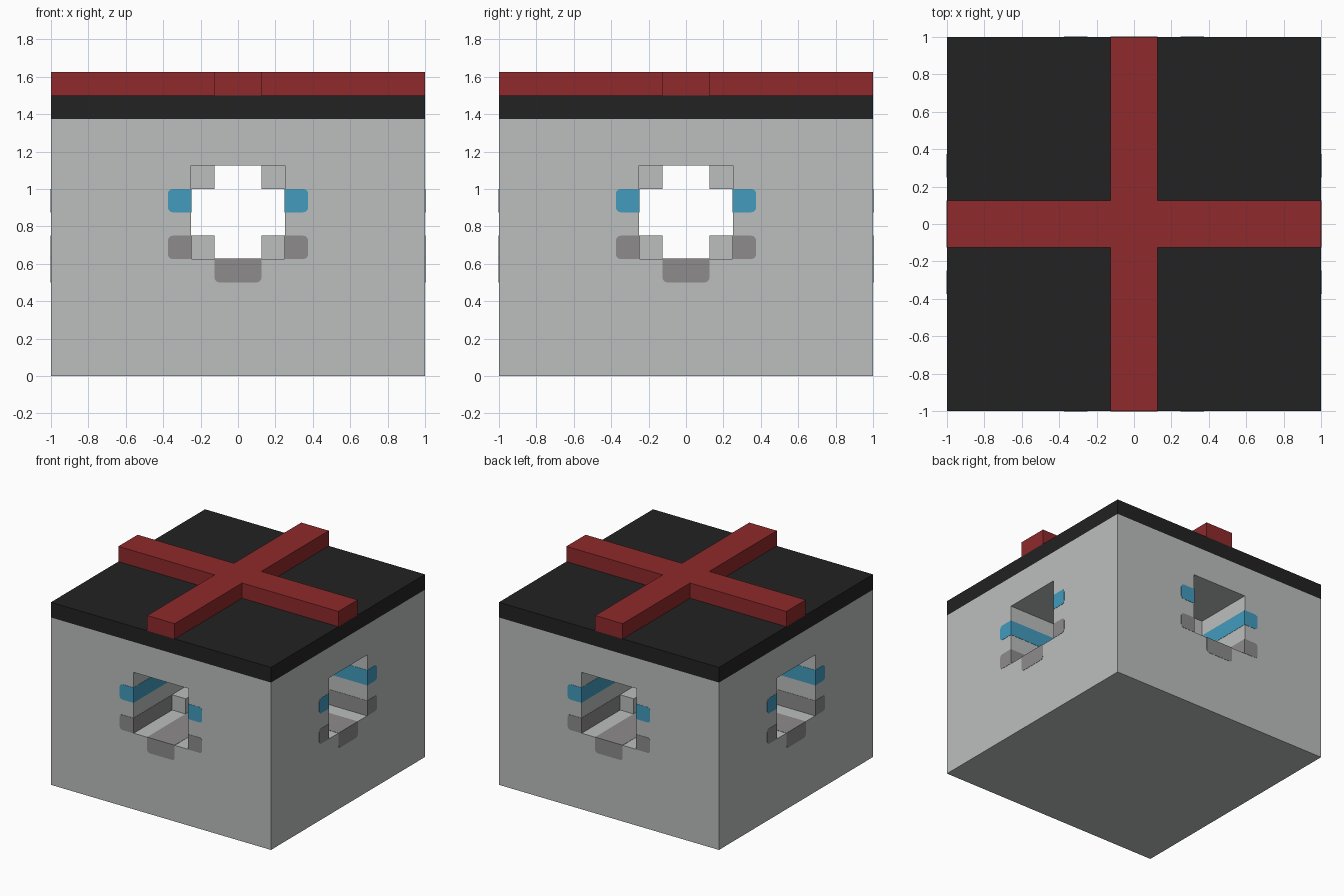
import bpy
import bmesh
import math
from mathutils import Matrix

cube = bpy.data.objects.get("Cube")
if cube:
    bpy.data.objects.remove(cube, do_unlink=True)


def material(name, r, g, b):
    mat = bpy.data.materials.new(name)
    mat.use_nodes = True
    mat.diffuse_color = (r, g, b, 1)
    bsdf = mat.node_tree.nodes["Principled BSDF"]
    bsdf.inputs["Base Color"].default_value = (r, g, b, 1)
    return mat


LIGHT = material("light_grey", 0.50, 0.52, 0.51)
GREY = material("mid_grey", 0.27, 0.26, 0.26)
BLUE = material("blue", 0.054, 0.33, 0.51)
BLACK = material("black", 0.016, 0.016, 0.016)
RED = material("red", 0.275, 0.023, 0.025)


def add_object(name, bm, mat):
    bmesh.ops.recalc_face_normals(bm, faces=bm.faces)
    mesh = bpy.data.meshes.new(name)
    bm.to_mesh(mesh)
    bm.free()
    mesh.materials.append(mat)
    obj = bpy.data.objects.new(name, mesh)
    bpy.context.collection.objects.link(obj)
    return obj


def cells_object(name, mat, xs, ys, zs, solid):
    """Outer skin of the grid cells for which solid(x, y, z) is true."""
    bm = bmesh.new()
    for x0, x1 in zip(xs, xs[1:]):
        for y0, y1 in zip(ys, ys[1:]):
            for z0, z1 in zip(zs, zs[1:]):
                mid = ((x0 + x1) / 2, (y0 + y1) / 2, (z0 + z1) / 2)
                if solid(*mid):
                    size = (x1 - x0, y1 - y0, z1 - z0)
                    bmesh.ops.create_cube(bm, size=1, matrix=Matrix.Translation(mid)
                                          @ Matrix.Diagonal((*size, 1)))
    bmesh.ops.remove_doubles(bm, verts=bm.verts, dist=0.0001)
    # Faces shared by two cells lie inside the solid
    seen = {}
    for f in bm.faces:
        c = f.calc_center_median()
        seen.setdefault(tuple(round(v, 3) for v in c), []).append(f)
    inner = [f for group in seen.values() if len(group) > 1 for f in group]
    bmesh.ops.delete(bm, geom=inner, context='FACES')
    return add_object(name, bm, mat)


# Body with two crossing tunnels that narrow to a plus profile in the middle
def in_tunnel(along, across, z):
    across = abs(across)
    if abs(along) > 0.5:
        return across < 0.25 and 0.625 < z < 1.125
    return (across < 0.25 and 0.75 < z < 1) or (across < 0.125 and 0.625 < z < 1.125)


half = [0.125, 0.25, 0.5, 1]
grid = [-v for v in reversed(half)] + half
cells_object("body", LIGHT, grid, grid, [0, 0.625, 0.75, 1, 1.125, 1.375],
             lambda x, y, z: not (in_tunnel(x, y, z) or in_tunnel(y, x, z)))

# Roof slab and raised cross
cells_object("roof_slab", BLACK, [-1, 1], [-1, 1], [1.375, 1.5], lambda x, y, z: True)
bars = [-1, -0.125, 0.125, 1]
cells_object("roof_cross", RED, bars, bars, [1.5, 1.625],
             lambda x, y, z: abs(x) < 0.125 or abs(y) < 0.125)

LIFT = 0.002


# Inlaid strip running into the front tunnel, rounded on its buried long edges
def strip(name, mat, x0, x1, z0, z1, y_end, turn, buried):
    bm = bmesh.new()
    y0 = -1 - LIFT
    mid = ((x0 + x1) / 2, (y0 + y_end) / 2, (z0 + z1) / 2)
    bmesh.ops.create_cube(bm, size=1, matrix=Matrix.Translation(mid)
                          @ Matrix.Diagonal((x1 - x0, y_end - y0, z1 - z0, 1)))
    edges = [e for e in bm.edges
             if abs(e.verts[0].co.y - e.verts[1].co.y) > 0.1 and buried(e.verts[0].co)]
    bmesh.ops.bevel(bm, geom=edges, offset=0.025, segments=3, profile=0.5, affect='EDGES')
    bmesh.ops.rotate(bm, verts=bm.verts, cent=(0, 0, 0),
                     matrix=Matrix.Rotation(turn, 3, 'Z'))
    add_object(name, bm, mat)


for i, side in enumerate(["front", "left", "back", "right"]):
    turn = i * math.pi / 2
    for label, s in (("a", -1), ("b", 1)):
        x0, x1 = sorted((s * (0.25 - LIFT), s * 0.375))
        for kind, mat, z in (("blue", BLUE, 0.875), ("grey", GREY, 0.625)):
            strip(f"{side}_{kind}_strip_{label}", mat, x0, x1, z, z + 0.125,
                  -0.25, turn, lambda co: abs(co.x) > 0.3)
    strip(f"{side}_floor_strip", GREY, -0.125, 0.125, 0.5, 0.625 + LIFT,
          0, turn, lambda co: co.z < 0.55)
